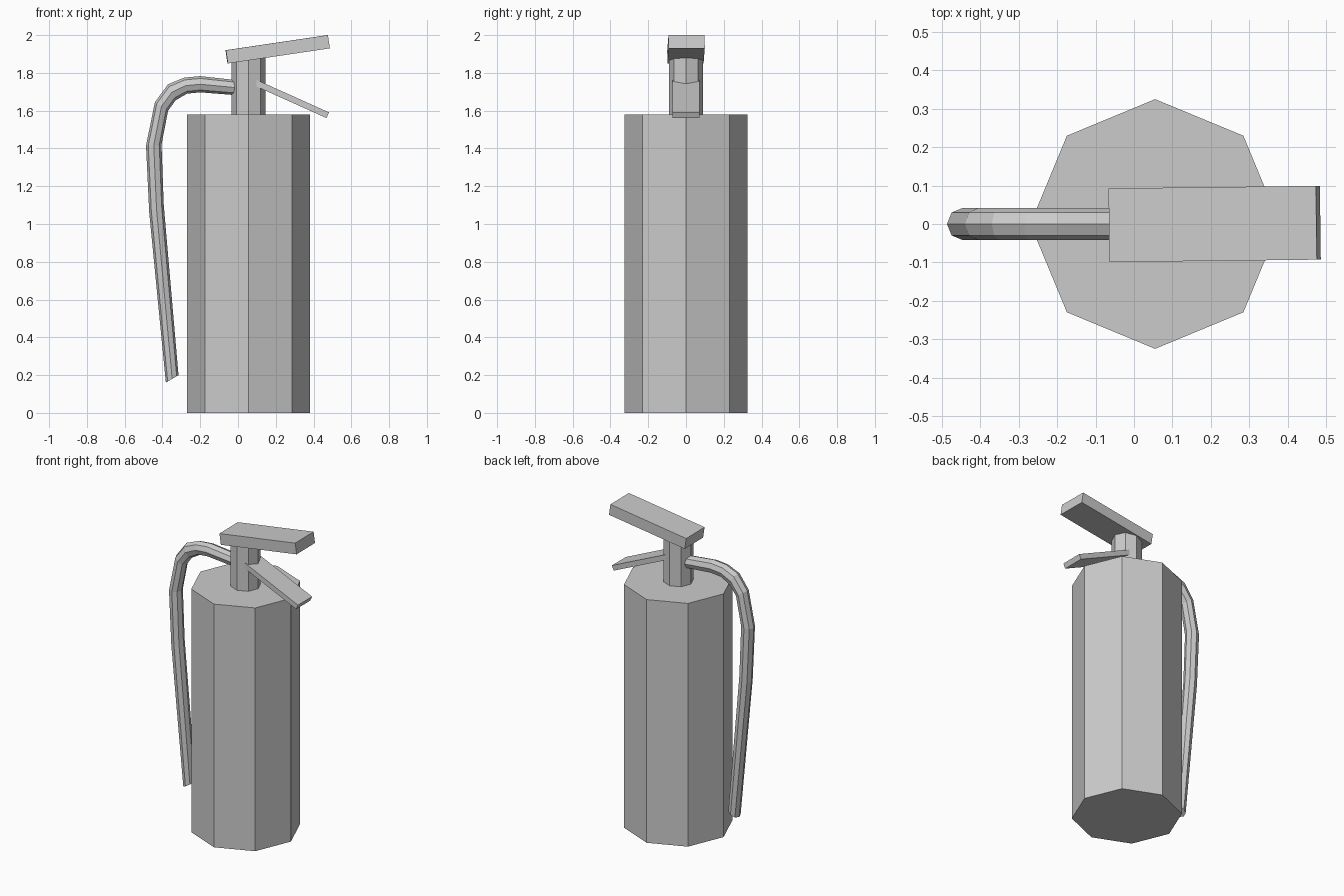
import bpy, bmesh, math
from mathutils import Vector

cube = bpy.data.objects.get("Cube")
if cube:
    bpy.data.objects.remove(cube, do_unlink=True)

grey = bpy.data.materials.new("light_grey")
grey.use_nodes = True
COLOUR = (0.6, 0.6, 0.6, 1)
grey.diffuse_color = COLOUR
grey.node_tree.nodes["Principled BSDF"].inputs["Base Color"].default_value = COLOUR

AXIS_X = 0.055  # the tank and neck share this axis
SIDES = 8


def finish(name, bm):
    bmesh.ops.recalc_face_normals(bm, faces=bm.faces)
    mesh = bpy.data.meshes.new(name)
    bm.to_mesh(mesh)
    bm.free()
    mesh.materials.append(grey)
    obj = bpy.data.objects.new(name, mesh)
    bpy.context.collection.objects.link(obj)
    return obj


def loft(name, rings):
    """Skin a list of rings and cap both ends."""
    bm = bmesh.new()
    loops = [[bm.verts.new(p) for p in ring] for ring in rings]
    for a, b in zip(loops, loops[1:]):
        for i in range(SIDES):
            j = (i + 1) % SIDES
            bm.faces.new((a[i], a[j], b[j], b[i]))
    bm.faces.new(loops[0])
    bm.faces.new(loops[-1])
    return finish(name, bm)


def octagon(centre, u, v):
    steps = [math.tau * i / SIDES for i in range(SIDES)]
    return [centre + u * math.cos(t) + v * math.sin(t) for t in steps]


def column(name, radius, bottom, top):
    u, v = Vector((radius, 0, 0)), Vector((0, radius, 0))
    return loft(name, [octagon(Vector((AXIS_X, 0, z)), u, v) for z in (bottom, top)])


def bar(name, start, end, width, thickness, yaw=0):
    """Box whose centre line runs from start to end in the xz plane."""
    (x0, z0), (x1, z1) = start, end
    bm = bmesh.new()
    bmesh.ops.create_cube(bm, size=1)
    size = (math.hypot(x1 - x0, z1 - z0), width, thickness)
    bmesh.ops.scale(bm, vec=size, verts=bm.verts)
    obj = finish(name, bm)
    obj.location = ((x0 + x1) / 2, 0, (z0 + z1) / 2)
    obj.rotation_euler = (0, -math.atan2(z1 - z0, x1 - x0), yaw)
    return obj


# Tank and valve neck
column("tank", 0.325, 0, 1.58)
column("valve_neck", 0.09, 1.57, 1.9)

# Carrying handle and squeeze lever
bar("top_handle", (-0.06, 1.885), (0.48, 1.965), 0.192, 0.071, yaw=0.012)
bar("squeeze_lever", (0.07, 1.758), (0.475, 1.576), 0.145, 0.033)

# Hose: outer and inner edge of each cross-section, in x and z
HOSE_RADIUS = 0.042
hose_edges = [
    ((-0.01, 1.762), (-0.01, 1.682)),
    ((-0.20, 1.783), (-0.20, 1.697)),
    ((-0.285, 1.775), (-0.27, 1.69)),
    ((-0.37, 1.74), (-0.33, 1.655)),
    ((-0.44, 1.645), (-0.37, 1.60)),
    ((-0.487, 1.415), (-0.405, 1.42)),
    ((-0.47, 1.06), (-0.393, 1.10)),
    ((-0.382, 0.16), (-0.315, 0.20)),
]
rings = []
for (ox, oz), (ix, iz) in hose_edges:
    outer, inner = Vector((ox, 0, oz)), Vector((ix, 0, iz))
    rings.append(octagon((outer + inner) / 2, (outer - inner) / 2,
                         Vector((0, HOSE_RADIUS, 0))))
loft("hose", rings)
